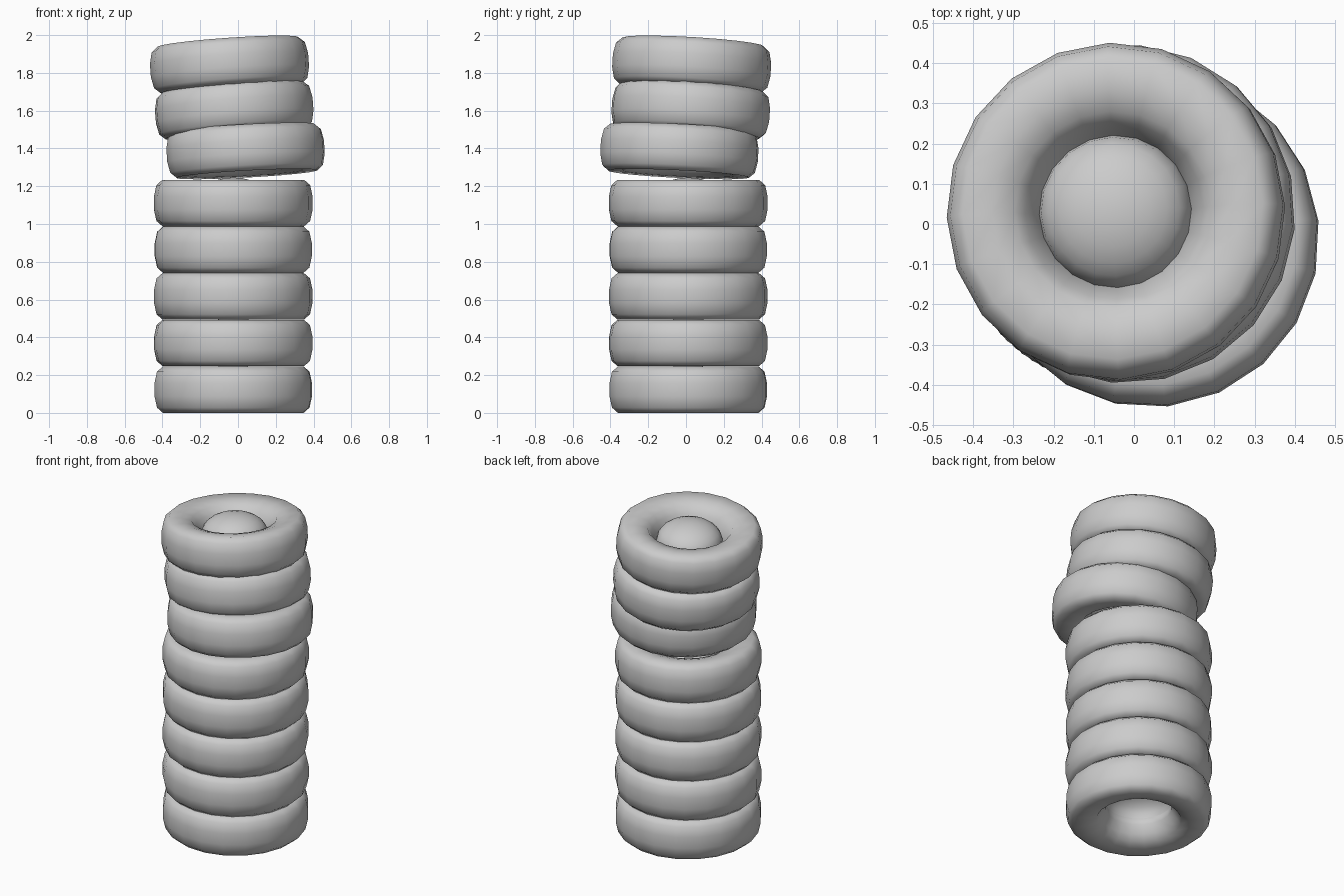
import bpy, bmesh, math
from mathutils import Matrix, Vector

cube = bpy.data.objects.get("Cube")
if cube:
    bpy.data.objects.remove(cube, do_unlink=True)

SIDES = 20

rubber = bpy.data.materials.new("grey rubber")
rubber.use_nodes = True
grey = (0.6, 0.6, 0.6, 1)
rubber.diffuse_color = grey
rubber.node_tree.nodes["Principled BSDF"].inputs["Base Color"].default_value = grey


def lathe(name, profile, closed):
    """Revolve an (r, z) profile about z into a smooth object."""
    bm = bmesh.new()
    verts = [bm.verts.new((r, 0, z)) for r, z in profile]
    pairs = list(zip(verts, verts[1:]))
    if closed:
        pairs.append((verts[-1], verts[0]))
    edges = [bm.edges.new(p) for p in pairs]
    bmesh.ops.spin(bm, geom=verts + edges, cent=(0, 0, 0), axis=(0, 0, 1),
                   angle=math.tau, steps=SIDES, use_merge=True)
    bmesh.ops.remove_doubles(bm, verts=bm.verts, dist=0.0005)
    bmesh.ops.recalc_face_normals(bm, faces=bm.faces)
    if not closed and sum(f.normal.z for f in bm.faces) < 0:
        bmesh.ops.reverse_faces(bm, faces=bm.faces)
    mesh = bpy.data.meshes.new(name)
    bm.to_mesh(mesh)
    bm.free()
    mesh.materials.append(rubber)
    ob = bpy.data.objects.new(name, mesh)
    bpy.context.collection.objects.link(ob)
    bpy.context.view_layer.objects.active = ob
    for o in bpy.context.selected_objects:
        o.select_set(False)
    ob.select_set(True)
    bpy.ops.object.shade_smooth_by_angle(angle=math.radians(60))
    return ob


# Tyre cross-section: upper half from hole to tread, mirrored below
upper = [(0.19, 0.02), (0.222, 0.065), (0.245, 0.1), (0.3, 0.117),
         (0.375, 0.123), (0.407, 0.095), (0.42, 0.035)]
tyre_profile = upper + [(r, -z) for r, z in reversed(upper)]

# Domed hub inside the hole
dome_profile = [(0.19 * math.cos(a), 0.02 + 0.115 * math.sin(a))
                for a in (math.pi / 2 * i / 6 for i in range(7))]

# Placement of each tyre: centre and slope along x and y
stack = [(-0.025, 0.012, 0.123 + 0.247 * i, 0, 0) for i in range(5)]
stack += [(0.04, -0.035, 1.387, 0.055, -0.05),
          (-0.02, 0.025, 1.602, 0.08, -0.07),
          (-0.045, 0.03, 1.841, 0.07, -0.06)]

for i, (x, y, z, sx, sy) in enumerate(stack, 1):
    tilt = Vector((0, 0, 1)).rotation_difference(Vector((-sx, -sy, 1)))
    turn = Matrix.Rotation(math.radians(7 * i), 4, 'Z')
    place = Matrix.Translation((x, y, z)) @ tilt.to_matrix().to_4x4() @ turn
    lathe(f"tyre_{i}", tyre_profile, True).matrix_world = place
    lathe(f"hub_dome_{i}", dome_profile, False).matrix_world = place
